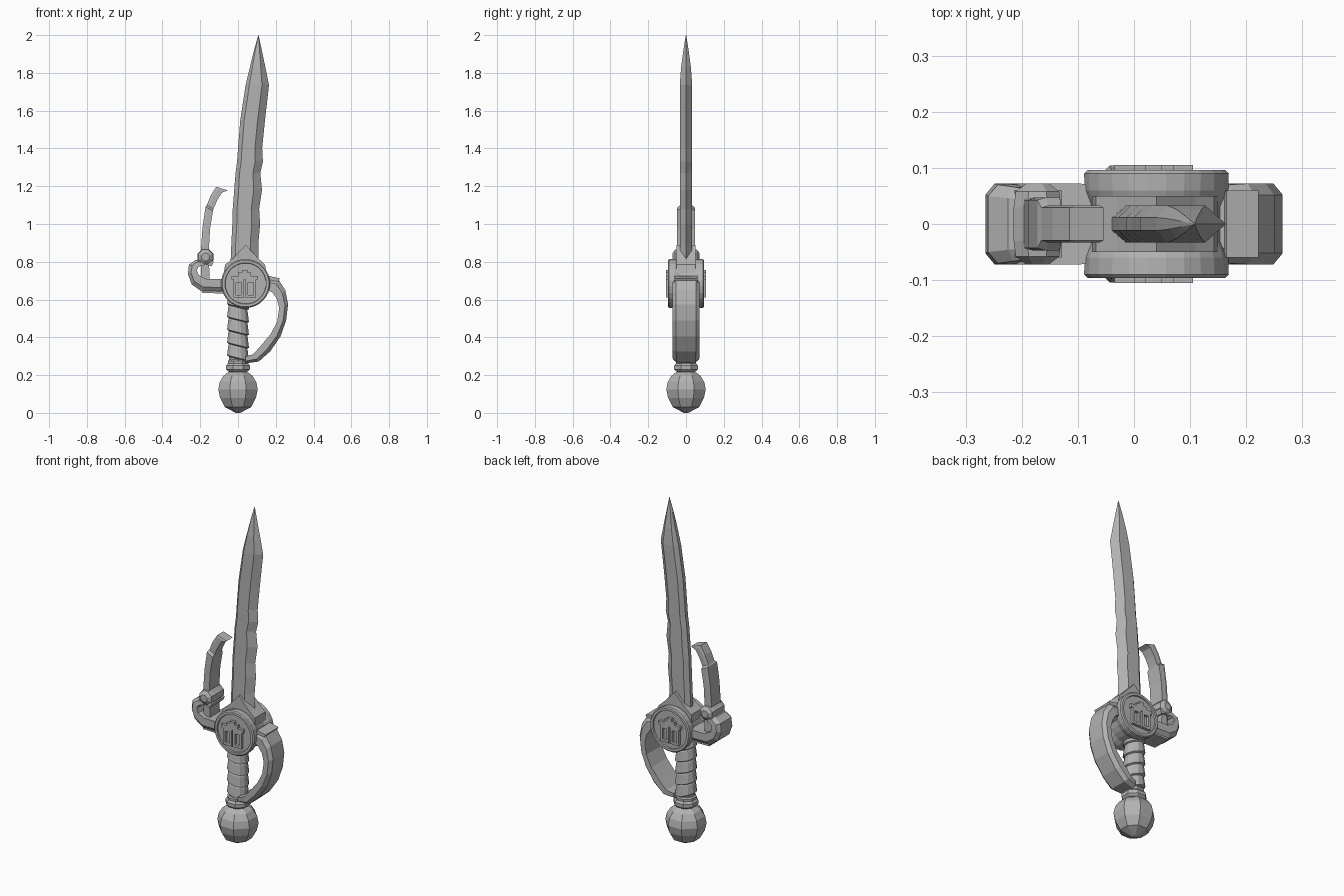
import bpy, bmesh, math
from mathutils import Vector

steel = bpy.data.materials.new("steel_grey")
steel.diffuse_color = (0.45, 0.45, 0.45, 1)


def finish(name, bm):
    bmesh.ops.remove_doubles(bm, verts=bm.verts, dist=0.0002)
    bmesh.ops.recalc_face_normals(bm, faces=bm.faces)
    me = bpy.data.meshes.new(name)
    bm.to_mesh(me)
    bm.free()
    me.materials.append(steel)
    ob = bpy.data.objects.new(name, me)
    bpy.context.collection.objects.link(ob)
    return ob


def loft(name, sections):
    """Skin closed rings of points and cap both ends."""
    bm = bmesh.new()
    rings = [[bm.verts.new(p) for p in s] for s in sections]
    n = len(rings[0])
    for a, b in zip(rings, rings[1:]):
        for i in range(n):
            j = (i + 1) % n
            bm.faces.new((a[i], a[j], b[j], b[i]))
    bm.faces.new(rings[0])
    bm.faces.new(rings[-1])
    return finish(name, bm)


def lathe_z(name, profile, sides, cx=0.0, tilt=0.0):
    return loft(name, [[(cx + r * math.cos(t), r * math.sin(t), z + tilt * r * math.cos(t))
                        for t in [(i + .5) * 2 * math.pi / sides for i in range(sides)]]
                       for r, z in profile])


def lathe_y(name, profile, sides, cx, cz):
    return loft(name, [[(cx + r * math.cos(t), y, cz + r * math.sin(t))
                        for t in [(i + .5) * 2 * math.pi / sides for i in range(sides)]]
                       for r, y in profile])


def plate(name, outline, y0, y1):
    return loft(name, [[(x, y, z) for x, z in outline] for y in (y0, y1)])


def ribbon(name, rows, cham):
    """Curved bar: rows of outer point, inner point, half depth; outer edge chamfered."""
    secs = []
    for ox, oz, ix, iz, h in rows:
        o, i = Vector((ox, oz)), Vector((ix, iz))
        m = o.lerp(i, 0.35)
        half = [(o, h - cham), (m, h), (i, h)]
        secs.append([(p.x, y, p.y) for p, y in half] +
                    [(p.x, -y, p.y) for p, y in reversed(half)])
    return loft(name, secs)


# Blade: left edge x, right edge x, height, half thickness; wavy cutting edge
rows = [(-.04, .11, .78, .033), (-.035, .108, .90, .033), (-.03, .117, 1.0, .033),
        (-.028, .112, 1.08, .033), (-.02, .127, 1.18, .033), (-.013, .118, 1.27, .033),
        (-.005, .132, 1.33, .033), (0, .128, 1.40, .033), (.012, .143, 1.55, .033),
        (.04, .164, 1.735, .033), (.063, .145, 1.83, .026), (.085, .126, 1.92, .014),
        (.107, .109, 2.0, .001)]
secs = []
for xl, xr, z, t in rows:
    w = xr - xl
    half = [(xl, t * .35), (xl + w * .16, t), (xr - w * .3, t)]
    secs.append([(x, -y, z) for x, y in half] + [(xr, 0, z)] +
                [(x, y, z) for x, y in reversed(half)])
loft("blade", secs)

# Pointed collar at the blade root
plate("blade_collar", [(-.075, .74), (-.068, .785), (-.03, .815), (.04, .89),
                       (.11, .815), (.143, .785), (.15, .74)], -.05, .05)

# Round guard hub with raised rim and sunken faces
hub = lathe_y("guard_hub", [(.108, -.088), (.110, -.096), (.124, -.096), (.130, -.09),
                            (.129, -.06), (.118, -.03), (.118, .03), (.129, .06),
                            (.130, .09), (.124, .096), (.110, .096), (.108, .088)], 24, .04, .685)

# Raised ornament on both hub faces: lintel bars and two open frames
for s, side in ((-1, "front"), (1, "back")):
    a, b = s * .084, s * .105
    for k, (x0, x1, z0, z1) in enumerate([(-.035, .105, .705, .725), (.0, .07, .725, .742),
                                          (.02, .05, .742, .757)]):
        plate(f"{side}_lintel_{k}", [(x0, z0), (x1, z0), (x1, z1), (x0, z1)], a, b)
    for k, cx in enumerate((.003, .067)):
        for j, (x0, x1, z0, z1) in enumerate([(-.028, -.014, .61, .705), (.014, .028, .61, .705),
                                              (-.014, .014, .61, .625), (-.014, .014, .69, .705)]):
            plate(f"{side}_frame_{k}_{j}", [(cx + x0, z0), (cx + x1, z0),
                                            (cx + x1, z1), (cx + x0, z1)], a, b)

# Knuckle guard sweeping from hub to grip foot
ribbon("knuckle_guard", [(.13, .715, .13, .63, .05), (.175, .715, .165, .645, .07),
                         (.215, .705, .18, .64, .072), (.25, .65, .205, .605, .072),
                         (.265, .575, .218, .555, .072), (.255, .49, .208, .485, .072),
                         (.225, .405, .175, .42, .072), (.17, .325, .125, .36, .072),
                         (.11, .272, .08, .31, .07), (.04, .262, .04, .298, .06)], .02)
plate("knuckle_guard_cap", [(.15, .68), (.20, .67), (.222, .712), (.165, .725)], -.06, .06)

# Left quillon curling upward
ribbon("quillon", [(-.05, .64, -.05, .71, .07), (-.10, .64, -.10, .71, .072),
                   (-.19, .642, -.17, .71, .072), (-.245, .68, -.208, .73, .072),
                   (-.265, .735, -.218, .755, .072), (-.26, .785, -.21, .772, .07),
                   (-.225, .81, -.195, .78, .066), (-.17, .81, -.18, .78, .06)], .02)
plate("quillon_band", [(-.19, .635), (-.07, .632), (-.07, .652), (-.185, .655)], -.055, .055)

# Hooked prong rising from the quillon
ribbon("prong", [(-.195, .70, -.15, .70, .045), (-.197, .85, -.155, .85, .047),
                 (-.188, .98, -.148, .975, .047), (-.172, 1.09, -.132, 1.07, .047),
                 (-.165, 1.10, -.13, 1.08, .033), (-.145, 1.15, -.108, 1.13, .033),
                 (-.115, 1.197, -.085, 1.165, .033), (-.054, 1.178, -.075, 1.17, .033)], .004)

# Pin and binding where prong meets quillon
lathe_y("prong_pin", [(.022, -.072), (.042, -.058), (.046, -.03), (.046, .03),
                      (.042, .058), (.022, .072)], 8, -.172, .825)
plate("prong_binding", [(-.215, .80), (-.14, .775), (-.128, .80), (-.20, .825)], -.06, .06)

# Grip with slanted overlapping wraps
prof = [(.046, .25)]
for i in range(5):
    z = .285 + i * .068
    prof += [(.050, z), (.060, z + .006), (.053, z + .06)]
lathe_z("grip", prof + [(.05, .64)], 12, 0, -.25)

# Grip foot rings
lathe_z("foot_ring", [(.04, .21), (.06, .222), (.068, .23), (.068, .25), (.058, .262), (.058, .275),
                      (.05, .283)], 8)

# Faceted pommel
lathe_z("pommel", [(.012, 0), (.075, .03), (.103, .08), (.113, .125), (.104, .165),
                   (.082, .198), (.055, .215), (.04, .225)], 8)

for ob in bpy.data.objects:
    ob.data.polygons.foreach_set("use_smooth", [False] * len(ob.data.polygons))
